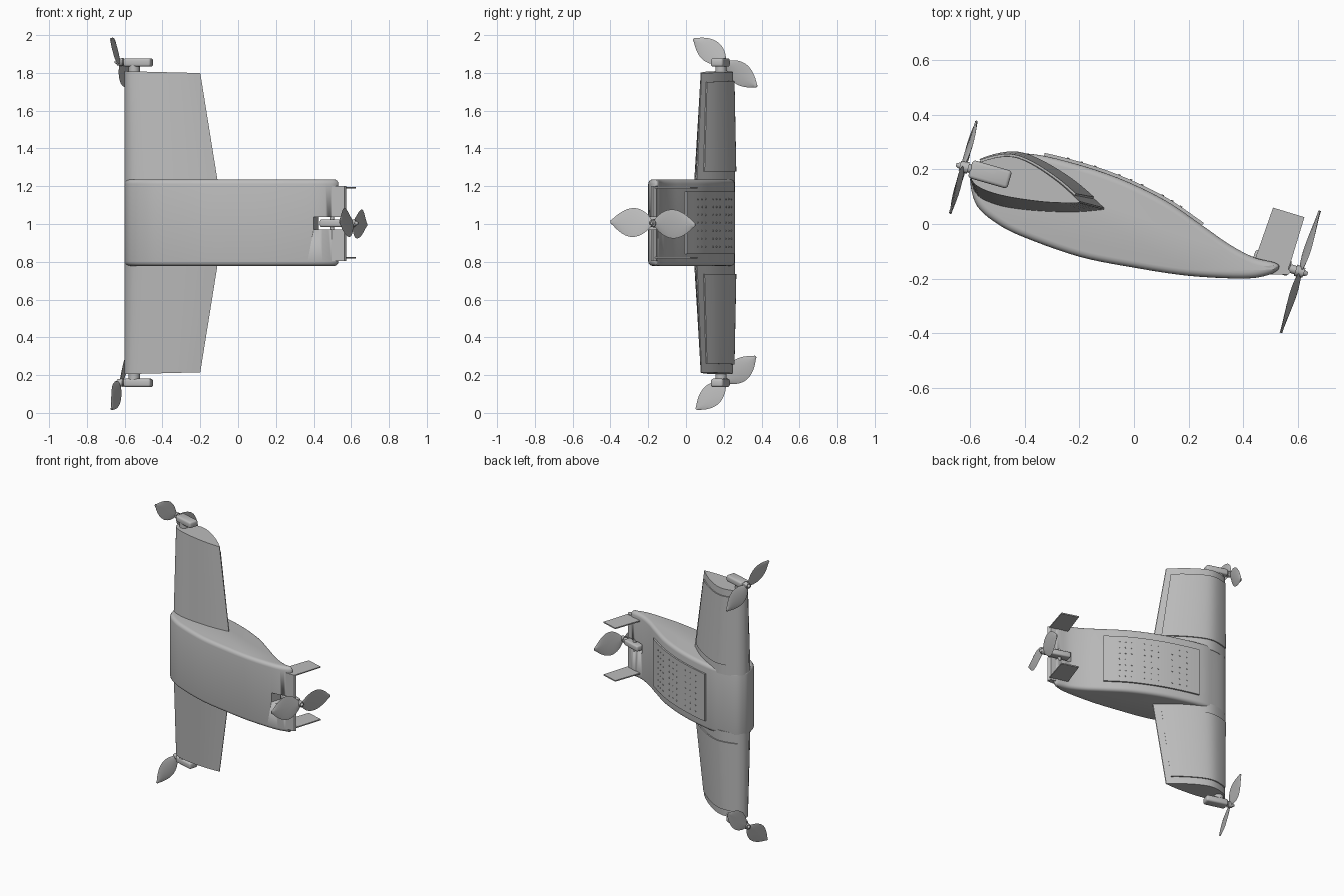
import bpy, bmesh, math
from mathutils import Vector, Matrix

if "Cube" in bpy.data.objects:
    bpy.data.objects.remove(bpy.data.objects["Cube"])

grey = bpy.data.materials.new("plain grey")
grey.use_nodes = True
grey.diffuse_color = (0.5, 0.5, 0.5, 1)
grey.node_tree.nodes["Principled BSDF"].inputs["Base Color"].default_value = (0.5, 0.5, 0.5, 1)
MID = 1.007  # height of the mirror plane


def finish(name, bm, smooth=True):
    bmesh.ops.recalc_face_normals(bm, faces=bm.faces)
    mesh = bpy.data.meshes.new(name)
    bm.to_mesh(mesh)
    bm.free()
    ob = bpy.data.objects.new(name, mesh)
    bpy.context.collection.objects.link(ob)
    mesh.materials.append(grey)
    bpy.ops.object.select_all(action='DESELECT')
    ob.select_set(True)
    bpy.context.view_layer.objects.active = ob
    if smooth:
        bpy.ops.object.shade_smooth_by_angle(angle=math.radians(32))
    return ob


def spline(pts, closed=False, steps=5):
    """Smooth curve through 2D points."""
    p = [Vector(q) for q in pts]
    n = len(p)
    out = []
    for i in range(n if closed else n - 1):
        if closed:
            a, b, c, d = (p[(i + k) % n] for k in (-1, 0, 1, 2))
        else:
            a, b, c, d = (p[min(max(i + k, 0), n - 1)] for k in (-1, 0, 1, 2))
        for s in range(steps):
            t = s / steps
            out.append(b + 0.5 * t * ((c - a) + t * ((2 * a - 5 * b + 4 * c - d)
                       + t * (3 * (b - c) + d - a))))
    return out if closed else out + [p[-1]]


def normals(pts, closed=False):
    """Right-hand normals of a 2D path."""
    n = len(pts)
    out = []
    for i in range(n):
        a = pts[i - 1] if closed or i else pts[0]
        b = pts[(i + 1) % n] if closed else pts[min(i + 1, n - 1)]
        d = (b - a).normalized()
        out.append(Vector((d.y, -d.x)))
    return out


def loft(name, rings, closed=True):
    """Skin a list of 3D rings; closed rings get caps."""
    bm = bmesh.new()
    vs = [[bm.verts.new(q) for q in r] for r in rings]
    n = len(vs[0])
    for r, s in zip(vs, vs[1:]):
        for i in range(n if closed else n - 1):
            j = (i + 1) % n
            bm.faces.new((r[i], r[j], s[j], s[i]))
    if closed:
        bm.faces.new(vs[0])
        bm.faces.new(vs[-1])
    return finish(name, bm)


def sheet(name, rings, thick):
    """Raised panel with both sides and a rim."""
    lower = [list(r) for r in rings]
    bands = []
    for r in lower:
        nn = normals([q.xy for q in r])
        top = [q - Vector((m.x, m.y, 0)) * thick for q, m in zip(r, nn)]
        base = [q + Vector((m.x, m.y, 0)) * 0.004 for q, m in zip(r, nn)]
        bands.append(top + base[::-1])
    return loft(name, bands)


def box(name, size, matrix, bevel):
    bm = bmesh.new()
    bmesh.ops.create_cube(bm, size=1)
    bmesh.ops.scale(bm, vec=size, verts=bm.verts)
    if bevel:
        bmesh.ops.bevel(bm, geom=bm.edges[:], offset=bevel, segments=3, profile=0.5, affect='EDGES')
    bm.transform(matrix)
    return finish(name, bm)


def rod(name, start, end, r1, r2=None):
    a, b = Vector(start), Vector(end)
    bm = bmesh.new()
    bmesh.ops.create_cone(bm, cap_ends=True, segments=20, radius1=r1,
                          radius2=r1 if r2 is None else r2, depth=(b - a).length)
    bm.transform(Matrix.Translation((a + b) / 2) @ (b - a).to_track_quat('Z', 'Y').to_matrix().to_4x4())
    return finish(name, bm)


def frame(x, y, z, o):
    m = Matrix((x, y, z)).transposed().to_4x4()
    return Matrix.Translation(o) @ m


# Fuselage: an airfoil-like side outline with rounded cap edges
outline = spline([(-.6, .15), (-.575, .065), (-.5, 0), (-.4, -.05), (-.2, -.12), (0, -.16),
                  (.2, -.19), (.4, -.2), (.49, -.188), (.53, -.165), (.52, -.143), (.44, -.122),
                  (.35, -.075), (.25, -.005), (.1, .095), (-.1, .185), (-.33, .25),
                  (-.45, .256), (-.55, .238), (-.59, .2)], closed=True)
out_n = normals(outline, True)
R, HALF = 0.024, 0.229
rings = []
for side in (-1, 1):
    arc = [i * math.pi / 8 for i in range(5)]
    for t in (arc[::-1] if side < 0 else arc):
        z = MID + side * (HALF - R + R * math.sin(t))
        rings.append([Vector((*(p - m * R * (1 - math.cos(t))), z)) for p, m in zip(outline, out_n)])
body = loft("fuselage", rings)

# Thrust axes: wing motors pull, tail motor pushes
tail_axis = Vector((.953, -.303, 0))
tail_span = Vector((.303, .953, 0))
wing_axis = Vector((-.962, .275, 0))
wing_span = Vector((.275, .962, 0))
UP = Vector((0, 0, 1))

# Tail edge panel, in two halves beside the motor slot
for name, z0, z1 in (("lower_tail_edge", .805, .972), ("upper_tail_edge", 1.037, 1.2)):
    pts = [(.47, -.185), (.565, -.186), (.574, -.176), (.56, -.155), (.47, -.135)]
    loft(name, [[Vector((x, y, z)) for x, y in pts] for z in (z0, z1)])

# Motor slot cut through the tail
cutter = box("slot_cutter", (.3, .4, .066),
             frame(tail_axis, tail_span, UP, Vector((.412, -.16, 1.004)) + tail_axis * .15), 0)
cutter.hide_render = True
mod = body.modifiers.new("slot", 'BOOLEAN')
mod.operation = 'DIFFERENCE'
mod.solver = 'EXACT'
mod.object = cutter
bpy.context.view_layer.objects.active = body
bpy.ops.object.modifier_apply(modifier=mod.name)
bpy.data.objects.remove(cutter)

# Raised hatch on the back with rows of studs
back = sorted((p for p, m in zip(outline, out_n) if m.y > 0 and -.345 < p.x < .26), key=lambda p: p.x)
sheet("back_hatch", [[Vector((*p, z)) for p in back] for z in (.84, 1.172)], .011)
back_n = normals(back)
bm = bmesh.new()
for k in range(9):
    i = 2 + round(k * (len(back) - 6) / 8)
    m = -back_n[i]
    spot = back[i] + m * .011
    turn = Vector((m.x, m.y, 0)).to_track_quat('Z', 'Y').to_matrix().to_4x4()
    for row in range(7):
        z = .88 + row * .042
        bmesh.ops.create_cone(bm, cap_ends=True, segments=8, radius1=.005, radius2=.004, depth=.006,
                              matrix=Matrix.Translation((*spot, z)) @ turn)
finish("hatch_studs", bm)

# Wing sections from leading edge to trailing edge
root_up = spline([(-.6, .155), (-.59, .2), (-.55, .237), (-.44, .26), (-.345, .232),
                  (-.217, .155), (-.105, .058)])
tip_up = spline([(-.6, .17), (-.59, .203), (-.55, .232), (-.46, .248), (-.38, .222),
                 (-.28, .155), (-.2, .083)])
root_low = spline([(-.105, .052), (-.2, .043), (-.31, .044), (-.42, .053), (-.5, .068), (-.57, .1), (-.6, .155)])
tip_low = spline([(-.2, .078), (-.27, .078), (-.345, .083), (-.45, .098), (-.53, .118), (-.58, .143), (-.6, .17)])
root, tip = root_up + root_low[:-1], tip_up + tip_low[:-1]

for side, label in ((1, "upper"), (-1, "lower")):
    def span(p, q, t):
        """Point on the wing at a fraction of its span."""
        v = p.lerp(q, t)
        z = .2 + .602 * t - .01 * t * (v.x + .6) / .4
        return Vector((*v, MID + side * z))

    loft(label + "_wing", [[span(p, q, t) for p, q in zip(root, tip)] for t in (0, 1)])
    # Raised control panel on the back of the wing
    cut = slice(9, -2)
    sheet(label + "_wing_panel", [[span(p, q, t) for p, q in zip(root_up[cut], tip_up[cut])]
                                  for t in (.12, .92)], .008)
    # Tip motor pod on a short post
    z = MID + side * .848
    pod = Vector((-.528, .182, z))
    box(label + "_motor_pod", (.15, .068, .044), frame(wing_axis, wing_span, UP, pod), .012)
    rod(label + "_motor_post", (-.55, .185, MID + side * .79), (-.55, .185, z), .03)
    # Tail fin
    z = MID + side * .185
    fin = [(.44, -.14), (.51, .06), (.625, .025), (.575, -.14), (.56, -.18), (.5, -.18)]
    loft(label + "_tail_fin", [[Vector((x, y, z + d)) for x, y in fin] for d in (-.004, .004)])

# Tail motor pod inside the slot
box("tail_motor_pod", (.14, .06, .04), frame(tail_axis, tail_span, UP, (.505, -.142, 1.004)), .01)
rod("tail_motor_strut", (.5, -.145, .96), (.5, -.145, 1.045), .012)


def propeller(name, centre, axis, across, angles, length, width):
    c = Vector(centre)
    rod(name + "_shaft", c - axis * .06, c - axis * .012, .016)
    rod(name + "_hub", c - axis * .018, c + axis * .014, .022, .018)
    rod(name + "_spinner", c + axis * .014, c + axis * .028, .012, .006)
    for k, angle in enumerate(angles):
        a = math.radians(angle)
        radial = across * math.cos(a) + UP * math.sin(a)
        side = axis.cross(radial)
        bm = bmesh.new()
        stations = []
        for i in range(17):
            t = i / 16
            half = width / 2 * max(math.sin(math.pi * t ** .9), .06) ** .8
            pitch = math.radians(14 - 10 * t)
            flat = side * math.cos(pitch) + axis * math.sin(pitch)
            thick = radial.cross(flat)
            p = c + radial * length * t
            stations.append([p + flat * half * math.cos(u) + thick * .005 * math.sin(u)
                             for u in (j * math.pi / 4 for j in range(8))])
        bm.free()
        loft(f"{name}_blade_{k + 1}", stations)


propeller("upper_propeller", (-.625, .21, 1.857), wing_axis, wing_span, (145, -37), .215, .122)
propeller("lower_propeller", (-.625, .21, .16), wing_axis, wing_span, (221, 40), .215, .122)
propeller("tail_propeller", (.61, -.175, 1.004), tail_axis, tail_span, (178, -2), .235, .155)
